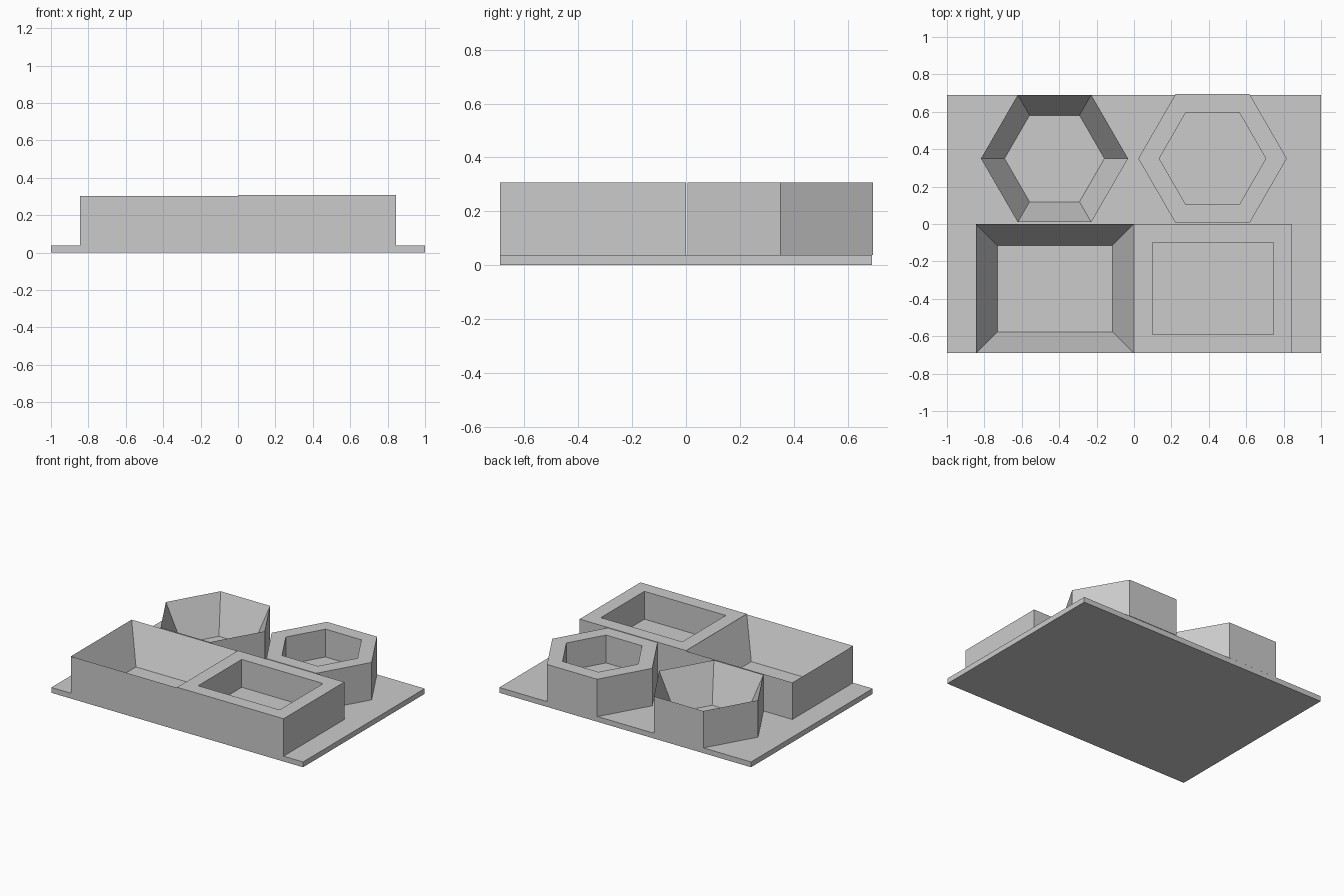
import bpy
import bmesh
from math import cos, sin, pi

# Remove the default object
cube = bpy.data.objects.get("Cube")
if cube:
    bpy.data.objects.remove(cube, do_unlink=True)

grey = bpy.data.materials.new("light_grey")
grey.use_nodes = True
colour = (0.6, 0.6, 0.6, 1)
grey.diffuse_color = colour
grey.node_tree.nodes["Principled BSDF"].inputs["Base Color"].default_value = colour

PLATE = 0.038


def rectangle(x0, x1, y0, y1):
    return [(x0, y0), (x1, y0), (x1, y1), (x0, y1)]


def hexagon(cx, cy, radius):
    return [(cx + radius * cos(i * pi / 3), cy + radius * sin(i * pi / 3)) for i in range(6)]


def build(name, loops, cap_start=False, cap_end=False, closed=False):
    """Skin a list of (outline, height) loops into one flat-shaded part."""
    bm = bmesh.new()
    rings = [[bm.verts.new((x, y, z)) for x, y in outline] for outline, z in loops]
    pairs = list(zip(rings, rings[1:]))
    if closed:
        pairs.append((rings[-1], rings[0]))
    for a, b in pairs:
        n = len(a)
        for i in range(n):
            j = (i + 1) % n
            bm.faces.new((a[i], a[j], b[j], b[i]))
    if cap_start:
        bm.faces.new(rings[0][::-1])
    if cap_end:
        bm.faces.new(rings[-1])
    bmesh.ops.recalc_face_normals(bm, faces=bm.faces)
    mesh = bpy.data.meshes.new(name)
    bm.to_mesh(mesh)
    bm.free()
    mesh.materials.append(grey)
    obj = bpy.data.objects.new(name, mesh)
    bpy.context.collection.objects.link(obj)
    return obj


def funnel(name, outer, inner, top):
    # Sharp-rimmed ring whose inner walls slope down to the plate
    build(name, [(outer, PLATE), (outer, top), (inner, PLATE)], closed=True)


def pocket(name, outer, inner, top, floor):
    # Solid block with a straight-walled recess
    build(name, [(outer, PLATE), (outer, top), (inner, top), (inner, floor)],
          cap_start=True, cap_end=True)


# Base plate
base = rectangle(-1, 1, -0.69, 0.69)
build("base_plate", [(base, 0), (base, PLATE)], cap_start=True, cap_end=True)

# Sloping containers
funnel("sloped_rectangular_tray", rectangle(-0.845, 0, -0.69, 0),
       rectangle(-0.73, -0.115, -0.577, -0.115), 0.303)
funnel("sloped_hexagonal_tray", hexagon(-0.425, 0.35, 0.393),
       hexagon(-0.425, 0.35, 0.267), 0.303)

# Straight-walled containers
pocket("straight_rectangular_tray", rectangle(0, 0.845, -0.69, 0),
       rectangle(0.098, 0.745, -0.592, -0.098), 0.307, 0.107)
pocket("straight_hexagonal_tray", hexagon(0.42, 0.35, 0.397),
       hexagon(0.42, 0.35, 0.285), 0.307, 0.107)
